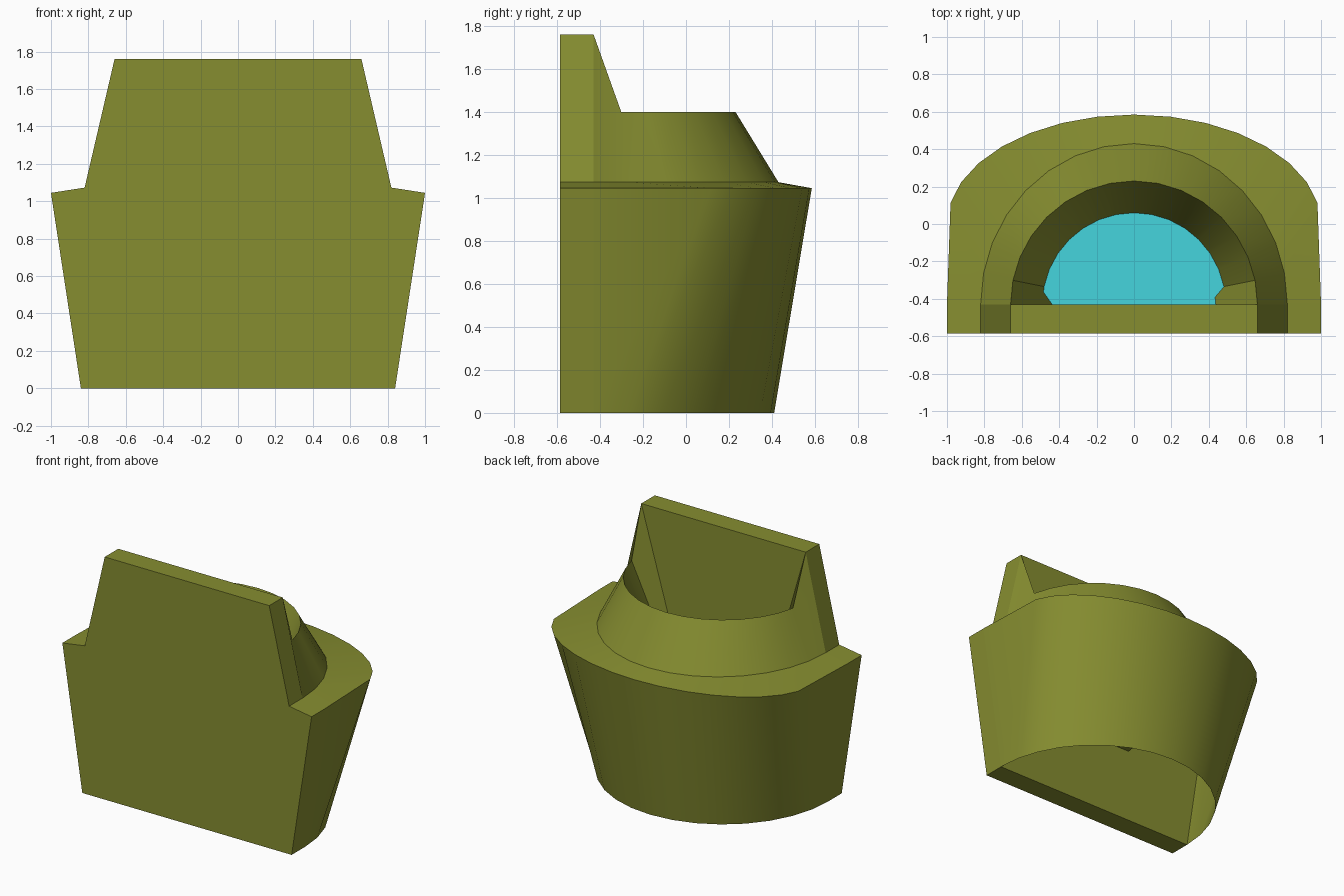
import bpy, bmesh, math

if "Cube" in bpy.data.objects:
    bpy.data.objects.remove(bpy.data.objects["Cube"])

FRONT, WALL = -0.585, -0.43   # front face and rear face of the flat slab
SEG = 16

def material(name, col):
    m = bpy.data.materials.new(name)
    m.diffuse_color = col
    m.use_nodes = True
    m.node_tree.nodes["Principled BSDF"].inputs["Base Color"].default_value = m.diffuse_color
    return m

olive = material("olive", (0.24, 0.27, 0.03, 1))
cyan = material("cyan", (0.06, 0.66, 0.73, 1))

def finish(name, bm, mat):
    bmesh.ops.recalc_face_normals(bm, faces=bm.faces)
    me = bpy.data.meshes.new(name)
    bm.to_mesh(me)
    bm.free()
    ob = bpy.data.objects.new(name, me)
    bpy.context.collection.objects.link(ob)
    me.materials.append(mat)
    bpy.ops.object.select_all(action='DESELECT')
    ob.select_set(True)
    bpy.context.view_layer.objects.active = ob
    bpy.ops.object.shade_smooth_by_angle(angle=math.radians(25))
    return ob

def arc(rx, ry, z, cy=WALL, end_z=None):
    # half ellipse from +x to -x; both ends sit on the slab
    pts = []
    for k in range(SEG + 1):
        a = math.pi * k / SEG
        pts.append([rx * math.cos(a), cy + ry * math.sin(a), z])
    for p in (pts[0], pts[-1]):
        p[1] = WALL
        if end_z:
            p[2] = end_z
    return pts

def loft(bm, loops):
    rings = [[bm.verts.new(p) for p in lp] for lp in loops]
    for r, s in zip(rings, rings[1:]):
        for i in range(SEG):
            bm.faces.new((r[i], r[i + 1], s[i + 1], s[i]))
    return rings

# Flat front slab
half = [(0.84, 0), (1.0, 1.045), (0.82, 1.073), (0.66, 1.76)]
outline = half + [(-x, z) for x, z in reversed(half)]
bm = bmesh.new()
face = bm.faces.new([bm.verts.new((x, FRONT, z)) for x, z in outline])
ext = bmesh.ops.extrude_face_region(bm, geom=[face])["geom"]
bmesh.ops.translate(bm, vec=(0, WALL - FRONT, 0),
                    verts=[v for v in ext if isinstance(v, bmesh.types.BMVert)])
if not face.is_valid or all(f.calc_center_median().y > FRONT + 0.01 for f in bm.faces):
    bm.faces.new([v for v in bm.verts if v.co.y < FRONT + 0.01])
finish("front_slab", bm, olive)

# Round body, ledge, collar and the tapered basin inside the rim
bm = bmesh.new()
rings = loft(bm, [
    arc(0.84, 0.84, 0),
    arc(1.0, 0.585, 1.045, cy=0),
    arc(0.82, 0.86, 1.073),
    arc(0.66, 0.66, 1.4, end_z=1.76),
    arc(0.31, 0.31, 0.55),
])
bm.faces.new(rings[-1])
finish("body_and_basin", bm, olive)

# Water surface in the basin
bm = bmesh.new()
bm.faces.new([bm.verts.new(p) for p in arc(0.49, 0.49, 0.99)])
finish("water", bm, cyan)
